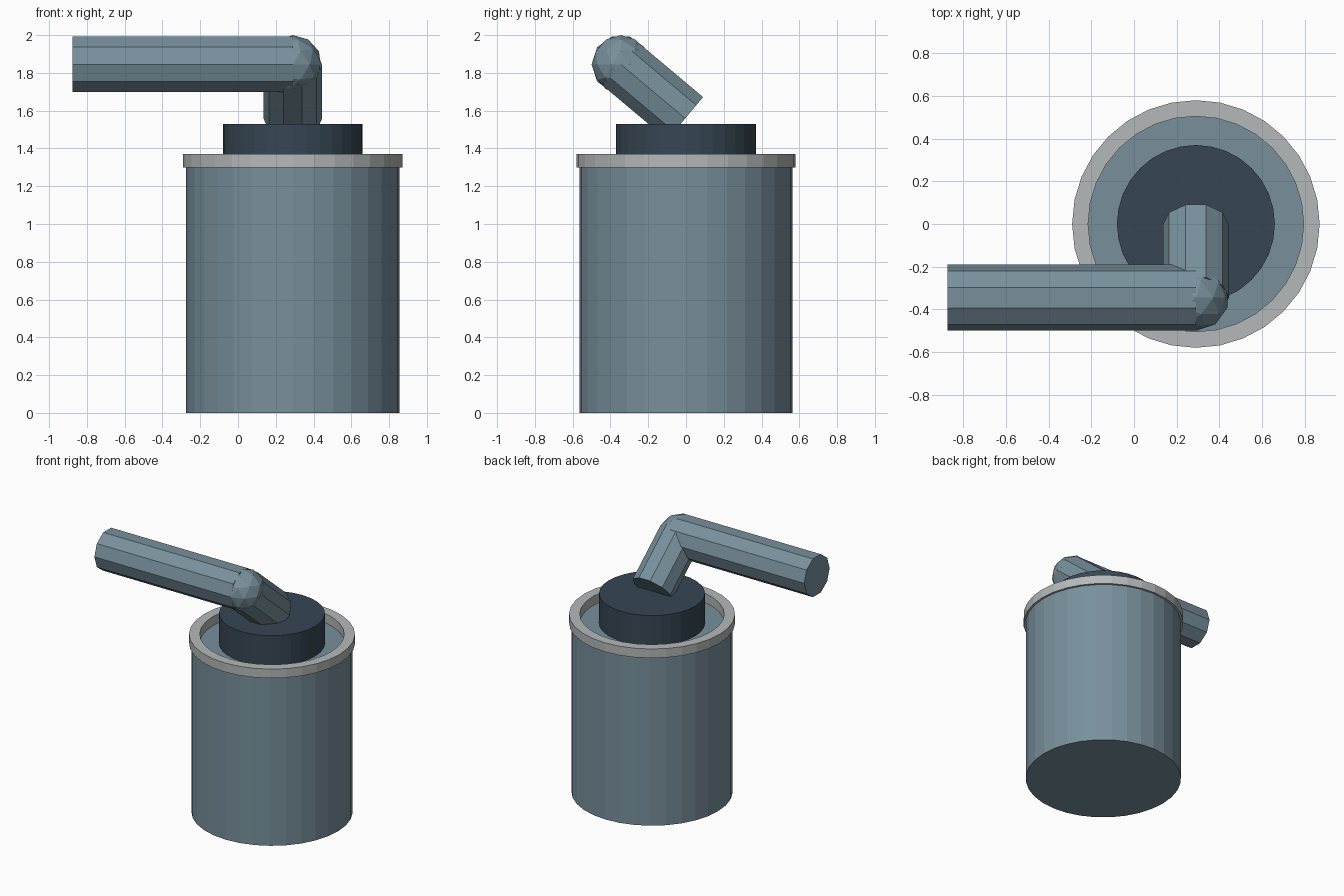
import bpy, bmesh
from math import pi, radians, cos, sin
from mathutils import Matrix, Vector

cube = bpy.data.objects.get("Cube")
if cube:
    bpy.data.objects.remove(cube, do_unlink=True)


def material(name, rgb):
    mat = bpy.data.materials.new(name)
    mat.use_nodes = True
    mat.diffuse_color = (*rgb, 1)
    mat.node_tree.nodes["Principled BSDF"].inputs["Base Color"].default_value = (*rgb, 1)
    return mat


steel = material("blue_grey_steel", (0.188, 0.279, 0.332))
dark = material("dark_slate", (0.037, 0.062, 0.089))
pale = material("pale_grey", (0.46, 0.485, 0.485))

AXIS_X = 0.29      # centre line of the canister
SIDES = 32
ARM_R = 0.155
ELBOW = Vector((AXIS_X, -0.345, 1.845))


def finish(name, bm, mat):
    bmesh.ops.recalc_face_normals(bm, faces=bm.faces)
    mesh = bpy.data.meshes.new(name)
    bm.to_mesh(mesh)
    bm.free()
    mesh.materials.append(mat)
    obj = bpy.data.objects.new(name, mesh)
    bpy.context.collection.objects.link(obj)
    return obj


def drum(name, radius, z0, z1, mat):
    bm = bmesh.new()
    bmesh.ops.create_cone(bm, cap_ends=True, segments=SIDES, radius1=radius,
                          radius2=radius, depth=z1 - z0,
                          matrix=Matrix.Translation((AXIS_X, 0, (z0 + z1) / 2)))
    return finish(name, bm, mat)


def ring(name, inner, outer, z0, z1, mat):
    # Rectangular section spun around the canister axis
    bm = bmesh.new()
    section = [bm.verts.new((AXIS_X + r, 0, z))
               for r, z in ((inner, z0), (outer, z0), (outer, z1), (inner, z1))]
    edges = [bm.edges.new((section[i], section[(i + 1) % 4])) for i in range(4)]
    bmesh.ops.spin(bm, geom=section + edges, cent=(AXIS_X, 0, 0), axis=(0, 0, 1),
                   angle=2 * pi, steps=SIDES, use_merge=True)
    bmesh.ops.remove_doubles(bm, verts=bm.verts, dist=0.0001)
    return finish(name, bm, mat)


def tube(name, start, direction, length, side, mat):
    # Ten-sided bar with one corner pointing along the side vector
    d, s = direction.normalized(), side.normalized()
    turn = Matrix((s, d.cross(s), d)).transposed().to_4x4()
    bm = bmesh.new()
    bmesh.ops.create_cone(bm, cap_ends=True, segments=10, radius1=ARM_R,
                          radius2=ARM_R, depth=length)
    # Align a corner of the bar with local x
    corner = bm.verts[:][0].co.xy.to_3d().normalized()
    align = corner.rotation_difference(Vector((1, 0, 0))).to_matrix().to_4x4()
    place = Matrix.Translation(start + d * length / 2) @ turn @ align
    bmesh.ops.transform(bm, matrix=place, verts=bm.verts)
    return finish(name, bm, mat)


# Canister
drum("canister_body", 0.564, 0, 1.30, steel)
ring("rim_ring", 0.505, 0.58, 1.30, 1.37, pale)
drum("top_collar", 0.37, 1.30, 1.53, dark)

# Bent arm: sloping neck, faceted elbow and level bar
slope = radians(40)
tube("arm_neck", ELBOW, Vector((0, cos(slope), -sin(slope))), 0.445,
     Vector((1, 0, 0)), steel)
tube("arm_bar", ELBOW, Vector((-1, 0, 0)), AXIS_X + 0.875, Vector((0, 1, 0)), steel)
bm = bmesh.new()
bmesh.ops.create_icosphere(bm, subdivisions=2, radius=ARM_R,
                           matrix=Matrix.Translation(ELBOW))
finish("arm_elbow", bm, steel)
